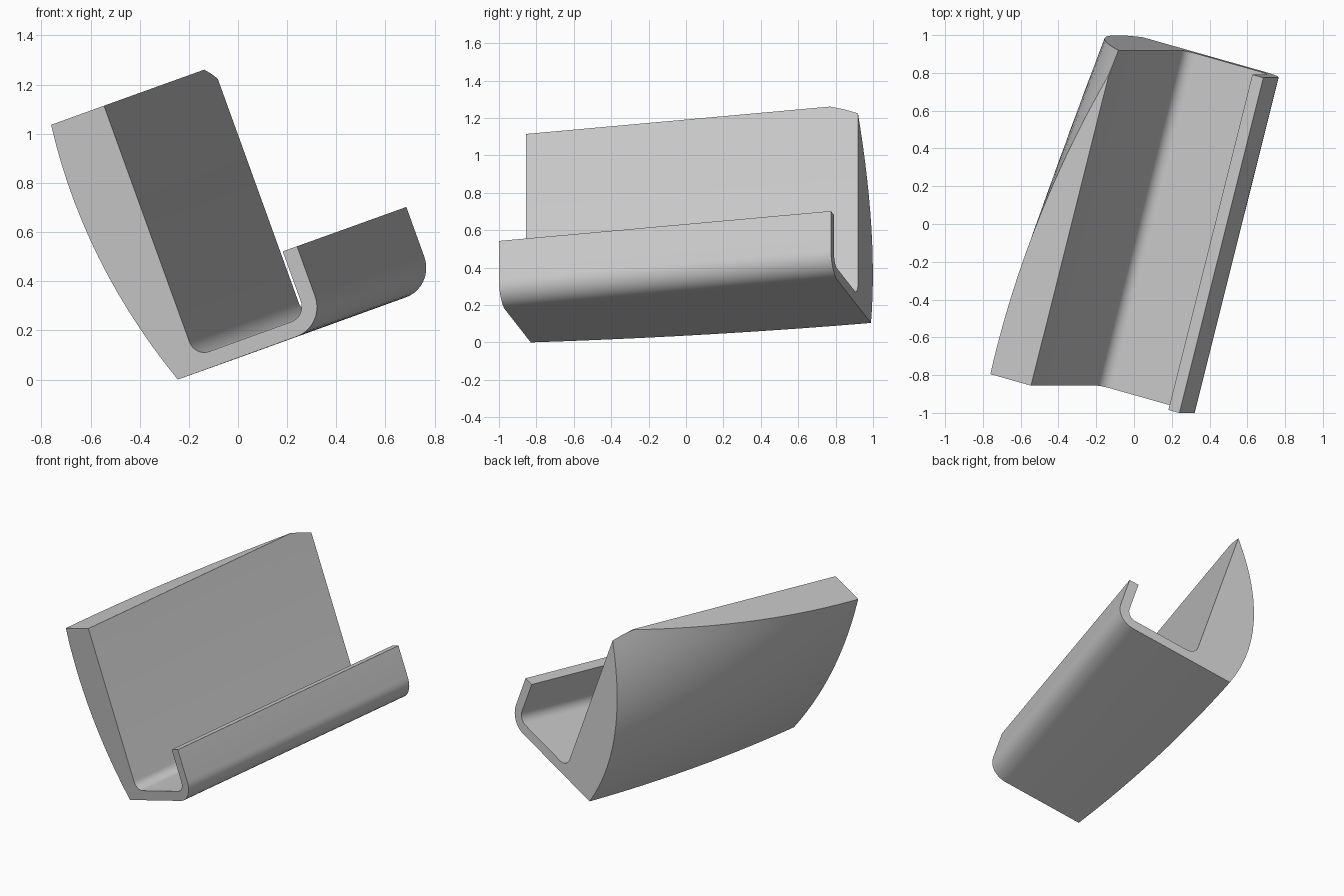
import bpy
import bmesh
import math
from mathutils import Vector

cube = bpy.data.objects.get("Cube")
if cube:
    bpy.data.objects.remove(cube, do_unlink=True)

# Tilted local frame: along the length, up the wall, out from the wall to the lip
CORNER = Vector((-0.245, -0.83, 0.0))
ALONG = Vector((0.242, 0.966, 0.087)).normalized()
UP = Vector((-0.34, 0.0, 0.94)).normalized()
OUT = ALONG.cross(UP)

LENGTH, HEIGHT = 1.837, 1.15
WALL, FLOOR = 0.1, 0.064          # front of the wall, top of the floor
LIP_OUT, LIP_TOP, RADIUS = 0.663, 0.345, 0.13
SECTIONS, BACK_STEPS, ARC_STEPS = 24, 14, 10


def mix(a, b, f):
    return a + (b - a) * f


def bulge(f):
    return 4 * f * (1 - f)


def back(s, t):
    """Offset of the bulging back surface at length s and height t."""
    flat = mix(mix(0, -0.17, s), mix(-0.137, 0.142, s), t)
    return flat - bulge(t) * mix(0.07, 0.157, s) - bulge(s) * mix(0.033, 0.08, t)


def top_limit(s):
    """Height at which the back surface meets the front of the wall."""
    if back(s, 1) <= WALL:
        return 1.0
    low, high = 0.6, 1.0
    for _ in range(30):
        mid = (low + high) / 2
        if back(s, mid) < WALL:
            low = mid
        else:
            high = mid
    return low


def arc(cx, cy, r, start, end):
    for i in range(ARC_STEPS + 1):
        angle = math.radians(mix(start, end, i / ARC_STEPS))
        yield (cx + r * math.cos(angle), cy + r * math.sin(angle))


def profile(s):
    top = top_limit(s)
    pts = [(min(back(s, top * i / BACK_STEPS), WALL), HEIGHT * top * i / BACK_STEPS)
           for i in range(BACK_STEPS + 1)]
    pts.append((WALL, HEIGHT * top))
    pts += arc(WALL + FLOOR, 2 * FLOOR, FLOOR, 180, 270)
    pts += arc(LIP_OUT - RADIUS, RADIUS, RADIUS - FLOOR, -90, 0)
    pts += [(LIP_OUT - FLOOR, LIP_TOP), (LIP_OUT, LIP_TOP)]
    pts += arc(LIP_OUT - RADIUS, RADIUS, RADIUS, 0, -90)
    return pts


# Loft the sections along the length and cap both ends
bm = bmesh.new()
rings = []
for k in range(SECTIONS + 1):
    s = k / SECTIONS
    rings.append([bm.verts.new(CORNER + ALONG * LENGTH * s + OUT * a + UP * b)
                  for a, b in profile(s)])
count = len(rings[0])
for r0, r1 in zip(rings, rings[1:]):
    for i in range(count):
        j = (i + 1) % count
        bm.faces.new((r0[i], r0[j], r1[j], r1[i]))
bm.faces.new(rings[0])
bm.faces.new(rings[-1])
bmesh.ops.remove_doubles(bm, verts=bm.verts, dist=0.0005)
bmesh.ops.recalc_face_normals(bm, faces=bm.faces)

mesh = bpy.data.meshes.new("cradle_holder")
bm.to_mesh(mesh)
bm.free()
holder = bpy.data.objects.new("cradle_holder", mesh)
bpy.context.collection.objects.link(holder)

# Plain grey
grey = bpy.data.materials.new("light_grey")
grey.use_nodes = True
colour = (0.58, 0.58, 0.58, 1.0)
grey.diffuse_color = colour
grey.node_tree.nodes["Principled BSDF"].inputs["Base Color"].default_value = colour
mesh.materials.append(grey)

bpy.ops.object.select_all(action="DESELECT")
holder.select_set(True)
bpy.context.view_layer.objects.active = holder
bpy.ops.object.shade_smooth_by_angle(angle=math.radians(30))
